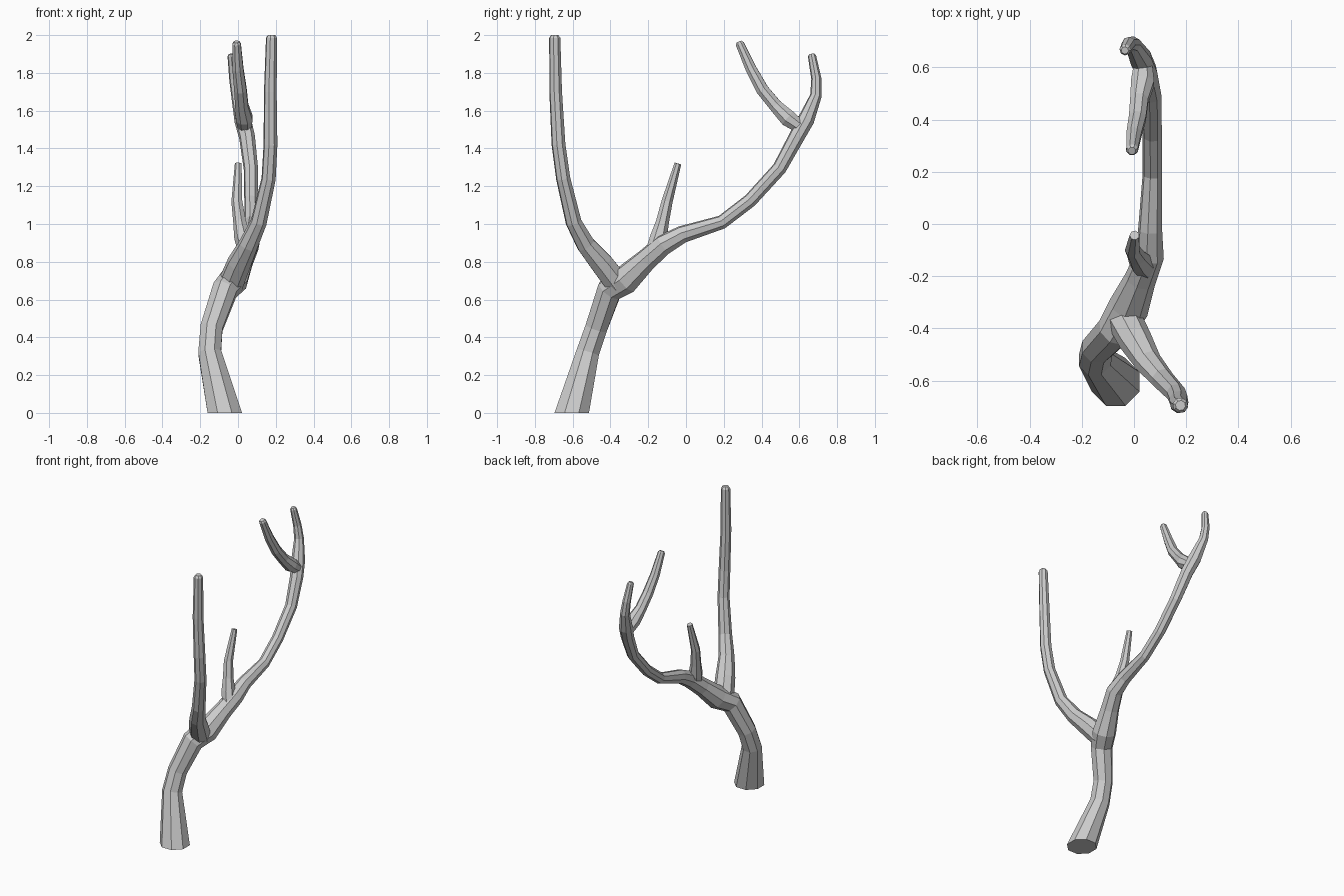
import bpy, bmesh, math
from mathutils import Vector

if "Cube" in bpy.data.objects:
    bpy.data.objects.remove(bpy.data.objects["Cube"])


def tube(name, pts, sides=8, flat_start=False, round_tip=True):
    """Tapered faceted tube through (x, y, z, radius) points."""
    pos = [Vector(p[:3]) for p in pts]
    rad = [p[3] for p in pts]
    if round_tip:  # small bevelled end
        d = (pos[-1] - pos[-2]).normalized()
        pos.append(pos[-1].copy())
        pos[-2] = pos[-1] - d * rad[-1] * 0.5
        rad.append(rad[-1] * 0.65)
    bm = bmesh.new()
    rings, side, n = [], Vector((1, 0, 0)), len(pos)
    for i, p in enumerate(pos):
        a = (p - pos[i - 1]).normalized() if i > 0 else Vector()
        b = (pos[i + 1] - p).normalized() if i < n - 1 else Vector()
        t = (a + b).normalized()
        if i == 0 and flat_start:
            t = Vector((0, 0, 1))
        side = (side - t * side.dot(t)).normalized()
        up = t.cross(side)
        ring = []
        for k in range(sides):
            ang = 2 * math.pi * (k + 0.5) / sides
            ring.append(bm.verts.new(p + (side * math.cos(ang) + up * math.sin(ang)) * rad[i] * 1.04))
        rings.append(ring)
    for r0, r1 in zip(rings, rings[1:]):
        for k in range(sides):
            j = (k + 1) % sides
            bm.faces.new((r0[k], r0[j], r1[j], r1[k]))
    bm.faces.new(rings[0][::-1])
    bm.faces.new(rings[-1])
    bmesh.ops.recalc_face_normals(bm, faces=bm.faces)
    me = bpy.data.meshes.new(name)
    bm.to_mesh(me)
    bm.free()
    ob = bpy.data.objects.new(name, me)
    bpy.context.collection.objects.link(ob)
    return ob


# Trunk continuing into the long arching limb and its outer tip
trunk = tube("branch", [
    (-0.07, -0.605, 0.0, 0.095), (-0.15, -0.52, 0.32, 0.063),
    (-0.14, -0.475, 0.45, 0.061), (-0.07, -0.405, 0.65, 0.069),
    (-0.02, -0.32, 0.705, 0.075), (0.025, -0.21, 0.81, 0.058),
    (0.06, -0.12, 0.89, 0.054), (0.062, -0.02, 0.945, 0.045),
    (0.07, 0.19, 1.01, 0.036), (0.07, 0.34, 1.125, 0.036),
    (0.068, 0.495, 1.295, 0.037), (0.048, 0.585, 1.46, 0.041),
    (0.025, 0.635, 1.55, 0.043), (-0.005, 0.688, 1.68, 0.03),
    (-0.02, 0.69, 1.77, 0.026), (-0.035, 0.665, 1.9, 0.021)], flat_start=True)

# Tall upright limb
tall_limb = tube("tall_limb", [
    (-0.04, -0.36, 0.68, 0.066), (0.005, -0.445, 0.79, 0.062),
    (0.055, -0.53, 0.89, 0.05), (0.11, -0.595, 1.01, 0.042),
    (0.162, -0.65, 1.24, 0.037), (0.172, -0.675, 1.42, 0.036),
    (0.171, -0.69, 1.7, 0.033), (0.178, -0.695, 2.0, 0.029)])

# Short middle twig
twig = tube("twig", [
    (0.05, -0.17, 0.85, 0.045), (0.025, -0.145, 0.93, 0.044),
    (0.01, -0.125, 1.01, 0.034), (-0.005, -0.1, 1.12, 0.029),
    (0.002, -0.043, 1.32, 0.018)], sides=7, round_tip=False)

# Inner tip of the upper fork
fork_tip = tube("fork_tip", [
    (0.035, 0.61, 1.51, 0.036), (0.033, 0.54, 1.56, 0.046),
    (0.02, 0.475, 1.625, 0.036), (0.013, 0.405, 1.71, 0.034),
    (0.0, 0.345, 1.82, 0.03), (-0.008, 0.28, 1.965, 0.023)])

# Fuse the limbs into one surface
bpy.context.view_layer.objects.active = trunk
for part in (tall_limb, twig, fork_tip):
    mod = trunk.modifiers.new("fuse", 'BOOLEAN')
    mod.operation = 'UNION'
    mod.solver = 'EXACT'
    mod.object = part
    bpy.ops.object.modifier_apply(modifier=mod.name)
    bpy.data.objects.remove(part)
